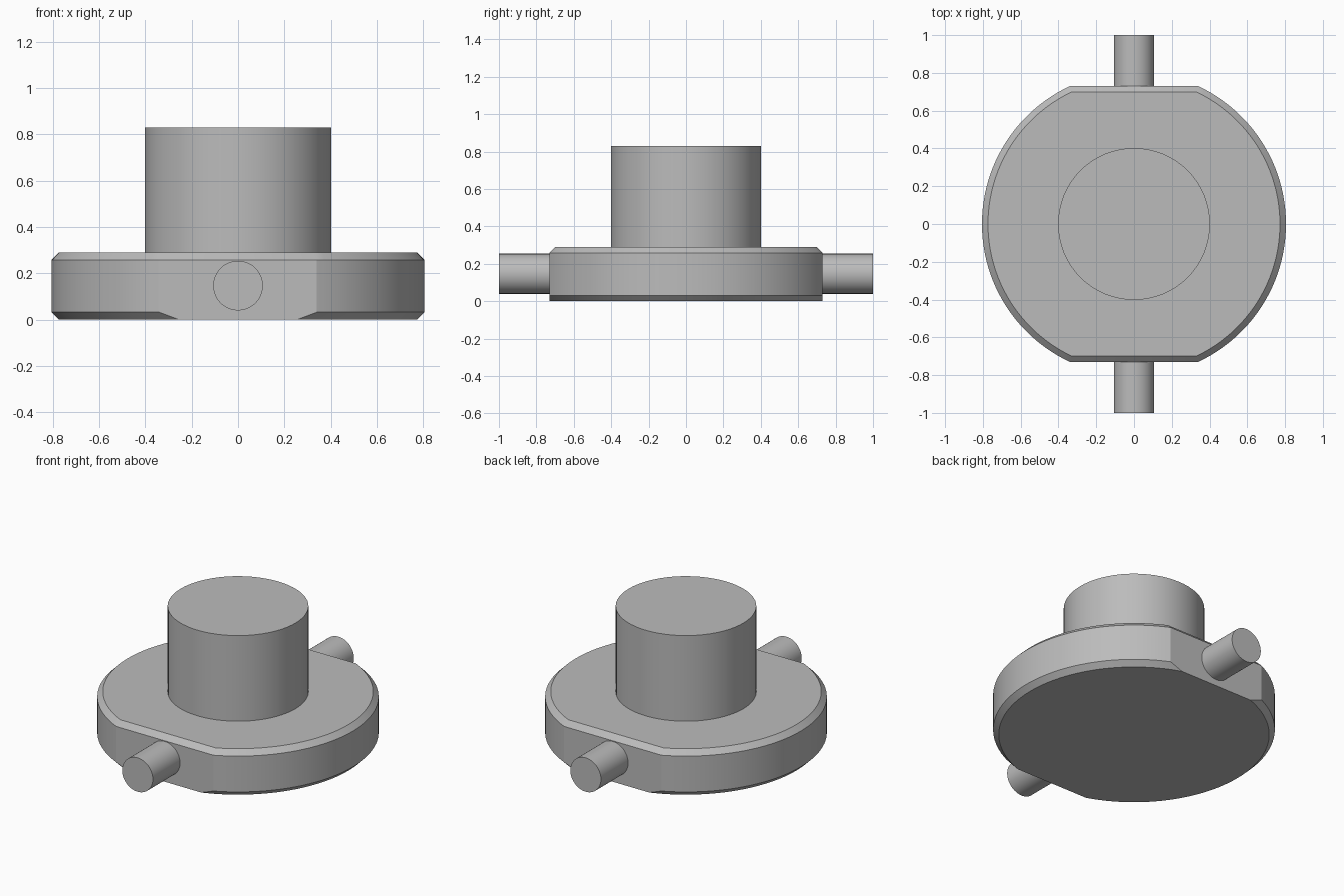
import bpy, bmesh, math
from mathutils import Matrix

if "Cube" in bpy.data.objects:
    bpy.data.objects.remove(bpy.data.objects["Cube"])

grey = bpy.data.materials.new("plain_grey")
grey.use_nodes = True
GREY = (0.5, 0.5, 0.5, 1)
grey.diffuse_color = GREY
grey.node_tree.nodes["Principled BSDF"].inputs["Base Color"].default_value = GREY


def finish(name, bm):
    """Turn a bmesh into a smooth object with sharp rims."""
    bmesh.ops.recalc_face_normals(bm, faces=bm.faces)
    mesh = bpy.data.meshes.new(name)
    bm.to_mesh(mesh)
    bm.free()
    obj = bpy.data.objects.new(name, mesh)
    bpy.context.collection.objects.link(obj)
    mesh.materials.append(grey)
    bpy.ops.object.select_all(action='DESELECT')
    obj.select_set(True)
    bpy.context.view_layer.objects.active = obj
    bpy.ops.object.shade_smooth_by_angle(angle=math.radians(20))
    return obj


def cylinder(name, radius, depth, matrix):
    bm = bmesh.new()
    bmesh.ops.create_cone(bm, cap_ends=True, segments=64, radius1=radius,
                          radius2=radius, depth=depth, matrix=matrix)
    return finish(name, bm)


def flatted_outline(radius, flat, steps=48):
    """Circle with its front and back cut off at y = -flat and y = +flat."""
    limit = math.asin(flat / radius)
    arc = [-limit + 2 * limit * i / steps for i in range(steps + 1)]
    angles = arc + [a + math.pi for a in arc]
    return [(radius * math.cos(a), radius * math.sin(a)) for a in angles]


# Base disc: the lower chamfer follows the round sides only, the upper one the whole rim
R, FLAT, TOP, CH = 0.805, 0.73, 0.29, 0.032
levels = [(0, R - CH, FLAT), (CH, R, FLAT), (TOP - CH, R, FLAT), (TOP, R - CH, FLAT - CH)]
bm = bmesh.new()
rings = [[bm.verts.new((x, y, z)) for x, y in flatted_outline(r, f)] for z, r, f in levels]
for low, high in zip(rings, rings[1:]):
    for i in range(len(low)):
        j = (i + 1) % len(low)
        bm.faces.new((low[i], low[j], high[j], high[i]))
bm.faces.new(rings[0])
bm.faces.new(rings[-1])
finish("base_disc", bm)

# Upright post
POST_TOP = 0.83
cylinder("post", 0.402, POST_TOP - TOP, Matrix.Translation((0, 0, (POST_TOP + TOP) / 2)))

# Side pins, one on each flat
for name, side in (("front_pin", -1), ("back_pin", 1)):
    place = Matrix.Translation((0, side * (1 + FLAT) / 2, 0.147))
    cylinder(name, 0.107, 1 - FLAT, place @ Matrix.Rotation(math.pi / 2, 4, 'X'))
